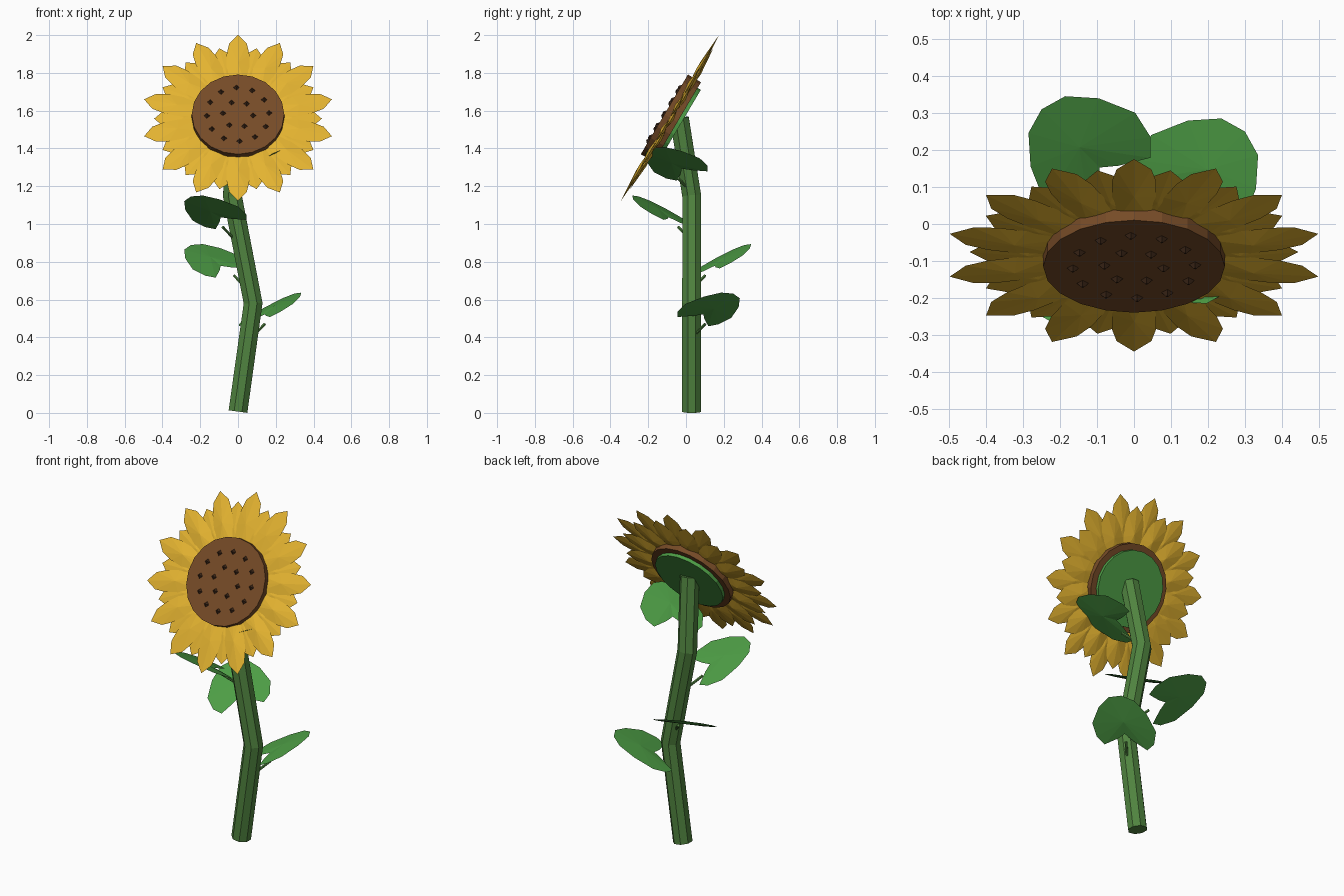
import bpy, bmesh, math
from mathutils import Matrix, Vector

cube = bpy.data.objects.get("Cube")
if cube:
    bpy.data.objects.remove(cube, do_unlink=True)


def material(name, rgb):
    m = bpy.data.materials.new(name)
    m.use_nodes = True
    m.diffuse_color = (*rgb, 1)
    m.node_tree.nodes["Principled BSDF"].inputs["Base Color"].default_value = (*rgb, 1)
    return m


YELLOW = material("petal_yellow", (0.77, 0.45, 0.03))
BROWN = material("disc_brown", (0.18, 0.07, 0.02))
DARK = material("seed_dark_brown", (0.05, 0.022, 0.01))
LEAF = material("leaf_green", (0.075, 0.34, 0.06))
STEM = material("stem_green", (0.08, 0.23, 0.05))


def finish(name, bm, mat, matrix=None):
    """Turn a bmesh into a flat-shaded object."""
    if matrix:
        bm.transform(matrix)
    bmesh.ops.recalc_face_normals(bm, faces=bm.faces[:])
    mesh = bpy.data.meshes.new(name)
    bm.to_mesh(mesh)
    bm.free()
    mesh.materials.append(mat)
    obj = bpy.data.objects.new(name, mesh)
    bpy.context.collection.objects.link(obj)
    return obj


def blade(bm, half, centre, thick, matrix):
    """Symmetric lens-shaped blade along +y, fanned to a raised centre on both sides."""
    outline = half + [(-x, y) for x, y in reversed(half) if x > 0]
    ring = [bm.verts.new(matrix @ Vector((x, y, 0))) for x, y in outline]
    for h in (thick, -thick):
        mid = bm.verts.new(matrix @ Vector((0, centre, h)))
        for a, b in zip(ring, ring[1:] + ring[:1]):
            bm.faces.new((a, b, mid))


def tube(name, points, radius, sides, mat):
    """Faceted tube with mitred joints along a path."""
    bm = bmesh.new()
    pts = [Vector(p) for p in points]
    rings = []
    for i, p in enumerate(pts):
        before = (p - pts[i - 1]).normalized() if i else Vector()
        after = (pts[i + 1] - p).normalized() if i < len(pts) - 1 else Vector()
        t = (before + after).normalized()
        u = Vector((0, 1, 0)).cross(t).normalized()
        v = t.cross(u)
        angles = [2 * math.pi * (k + 0.5) / sides for k in range(sides)]
        rings.append([bm.verts.new(p + radius * (u * math.cos(a) + v * math.sin(a)))
                      for a in angles])
    for lo, hi in zip(rings, rings[1:]):
        for k in range(sides):
            n = (k + 1) % sides
            bm.faces.new((lo[k], lo[n], hi[n], hi[k]))
    bm.faces.new(rings[0])
    bm.faces.new(rings[-1])
    return finish(name, bm, mat)


# Flower head frame: local z is the facing direction, local y points up the head
head = Matrix.Translation((0, -0.08, 1.56)) @ Matrix.Rotation(math.radians(59.4), 4, "X")


def disc(name, radius, low, high, mat):
    bm = bmesh.new()
    bmesh.ops.create_cone(bm, cap_ends=True, segments=20, radius1=radius, radius2=radius,
                          depth=high - low, matrix=Matrix.Translation((0, 0, (low + high) / 2)))
    finish(name, bm, mat, head)


disc("seed_disc", 0.245, -0.04, 0.04, BROWN)
disc("flower_back", 0.21, -0.06, -0.035, LEAF)

# Two staggered layers of petals
PETAL = [(0, 0.18), (0.04, 0.2), (0.06, 0.31), (0.06, 0.39), (0.047, 0.455), (0, 0.51)]
COUNT = 14
for name, stagger, scale, lift in (("front_petals", 0, 1, 0.005), ("back_petals", 0.5, 0.87, -0.005)):
    bm = bmesh.new()
    for i in range(COUNT):
        turn = Matrix.Rotation(2 * math.pi * (i + stagger) / COUNT, 4, "Z")
        blade(bm, [(x, y * scale) for x, y in PETAL], 0.33 * scale, 0.013,
              Matrix.Translation((0, 0, lift)) @ turn)
    finish(name, bm, YELLOW, head)

# Seeds: small pyramids in two rings
bm = bmesh.new()
for count, radius, phase in ((12, 0.165, 3), (6, 0.08, 25)):
    for i in range(count):
        turn = Matrix.Rotation(2 * math.pi * i / count + math.radians(phase), 4, "Z")
        spot = turn @ Vector((0, radius, 0.045))
        bmesh.ops.create_cone(bm, cap_ends=True, segments=4, radius1=0.018, radius2=0.004,
                              depth=0.014, matrix=Matrix.Translation(spot))
finish("seeds", bm, DARK, head)

# Bent stem
tube("stem", [(0, 0.03, 0.007), (0.08, 0.03, 0.58), (-0.03, 0.03, 1.15), (0, -0.035, 1.56)],
     0.054, 8, STEM)

# Heart-shaped leaves, a quarter turn apart up the stem, each with a short stalk
HEART = [(0, 0.173), (0.04, 0.14), (0.115, 0.095), (0.155, 0.134), (0.172, 0.21),
         (0.13, 0.307), (0.07, 0.375), (0, 0.395)]
LEAVES = [((0.02, -0.03), (0.5, 0.2)), ((0.03, 0.03), (-0.2, 0.5)),
          ((0.03, 0.03), (-0.2, -0.5)), ((-0.02, 0.1), (0.5, -0.2))]
for i, ((cx, cy), (gx, gy)) in enumerate(LEAVES):
    angle = math.radians(45 + 90 * i)
    dx, dy = math.cos(angle), math.sin(angle)
    height = 0.56 + 0.257 * i
    slope = Matrix.Identity(4)
    slope[2][0], slope[2][1] = gx, gy
    slope[2][3] = height - 0.25 * (gx * dx + gy * dy)
    bm = bmesh.new()
    blade(bm, HEART, 0.25, 0.009,
          Matrix.Translation((cx, cy, 0)) @ slope @ Matrix.Rotation(angle - math.pi / 2, 4, "Z"))
    finish(f"leaf_{i + 1}", bm, LEAF)
    sx = (0.07, 0.05, -0.01, -0.02)[i]
    tube(f"leaf_stalk_{i + 1}", [(sx + d * dx, 0.03 + d * dy, height + z)
                                 for d, z in ((0.02, -0.15), (0.1, -0.09))], 0.008, 6, STEM)
